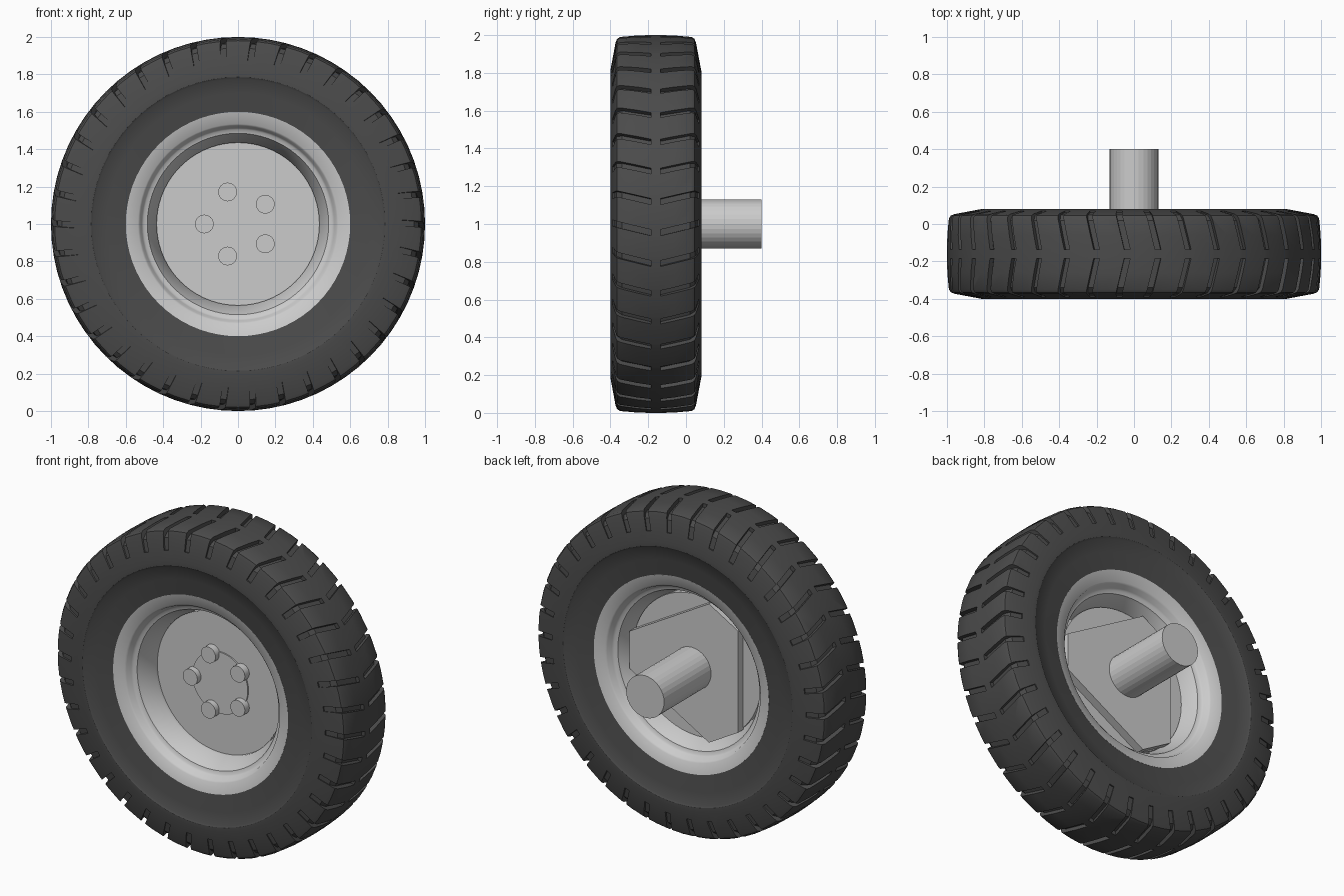
import bpy, bmesh
from math import sin, cos, pi, radians

if "Cube" in bpy.data.objects:
    bpy.data.objects.remove(bpy.data.objects["Cube"])

MID_Y, AXLE_Z = -0.16, 1.0


def finish(name, bm):
    bmesh.ops.recalc_face_normals(bm, faces=bm.faces[:])
    mesh = bpy.data.meshes.new(name)
    bm.to_mesh(mesh)
    bm.free()
    ob = bpy.data.objects.new(name, mesh)
    bpy.context.collection.objects.link(ob)
    return ob


def smooth(ob, angle=30):
    bpy.ops.object.select_all(action='DESELECT')
    ob.select_set(True)
    bpy.context.view_layer.objects.active = ob
    bpy.ops.object.shade_smooth_by_angle(angle=radians(angle))


def lathe(name, profile, segs=72):
    """Revolve a closed (offset from wheel middle, radius) profile round the axle."""
    bm = bmesh.new()
    rings = [[bm.verts.new((r * sin(2 * pi * i / segs), MID_Y + d, AXLE_Z + r * cos(2 * pi * i / segs)))
              for d, r in profile] for i in range(segs)]
    n = len(profile)
    for i in range(segs):
        a, b = rings[i], rings[(i + 1) % segs]
        for j in range(n):
            k = (j + 1) % n
            bm.faces.new((a[j], a[k], b[k], b[j]))
    return finish(name, bm)


def prism(name, points, y0, y1):
    """Extrude an (x, z) outline, relative to the axle, along y."""
    bm = bmesh.new()
    a = [bm.verts.new((x, y0, AXLE_Z + z)) for x, z in points]
    b = [bm.verts.new((x, y1, AXLE_Z + z)) for x, z in points]
    bm.faces.new(a)
    bm.faces.new(b)
    for i in range(len(a)):
        j = (i + 1) % len(a)
        bm.faces.new((a[i], a[j], b[j], b[i]))
    return finish(name, bm)


def disc(name, r, y0, y1, segs=32, x=0, z=0):
    return prism(name, [(x + r * cos(2 * pi * i / segs), z + r * sin(2 * pi * i / segs))
                        for i in range(segs)], y0, y1)


def mirrored(half):
    return half + [(-d, r) for d, r in reversed(half)]


# Tyre body
tyre = lathe("tyre", mirrored([
    (0.195, 0.59), (0.205, 0.60), (0.222, 0.70), (0.234, 0.775), (0.241, 0.785), (0.241, 0.81),
    (0.213, 0.96), (0.205, 0.98), (0.19, 0.99), (0.10, 0.998), (0.03, 1.0)]))

# Chevron tread grooves, cut on both sides of the centre rib
bm = bmesh.new()
section = [(0.024, 0.975), (0.18, 0.965), (0.208, 0.94), (0.222, 0.87),
           (0.30, 0.87), (0.30, 1.1), (0.024, 1.1)]
COUNT, WIDTH, SLOPE = 38, 0.032, 0.24
for i in range(COUNT):
    t = 2 * pi * (i + 0.65) / COUNT
    for side in (-1, 1):
        walls = []
        for w in (-WIDTH / 2, WIDTH / 2):
            wall = []
            for d, r in section:
                u = w + 0.02 - SLOPE * (d - 0.03)
                wall.append(bm.verts.new((r * sin(t) + u * cos(t), MID_Y + side * d,
                                          AXLE_Z + r * cos(t) - u * sin(t))))
            walls.append(wall)
        a, b = walls
        bm.faces.new(a)
        bm.faces.new(b)
        for j in range(len(a)):
            k = (j + 1) % len(a)
            bm.faces.new((a[j], a[k], b[k], b[j]))
cutter = finish("tread_cutter", bm)
cutter.hide_render = True
mod = tyre.modifiers.new("tread", 'BOOLEAN')
mod.operation = 'DIFFERENCE'
mod.solver = 'EXACT'
mod.object = cutter
bpy.context.view_layer.objects.active = tyre
bpy.ops.object.modifier_apply(modifier=mod.name)
bpy.data.objects.remove(cutter)
smooth(tyre)
rubber = bpy.data.materials.new("rubber")
rubber.diffuse_color = (0.07, 0.07, 0.07, 1)
rubber.use_nodes = True
rubber.node_tree.nodes["Principled BSDF"].inputs["Base Color"].default_value = rubber.diffuse_color
tyre.data.materials.append(rubber)

# Steel rim with stepped lip and tapering barrel
rim = lathe("rim", mirrored([
    (0.206, 0.60), (0.19, 0.535), (0.182, 0.525), (0.15, 0.515), (0.14, 0.505),
    (0.135, 0.485), (0.12, 0.478), (0.03, 0.435)]))
smooth(rim, 40)

# Wheel disc, hub boss and axle
smooth(disc("wheel_disc", 0.437, -0.168, -0.11, 72))
smooth(disc("hub_boss", 0.19, -0.176, -0.15, 40))
disc("axle", 0.13, -0.12, 0.40, 32)

# Wheel bolts
for i in range(5):
    a = radians(36 + 72 * i)
    smooth(disc("wheel_bolt", 0.05, -0.212, -0.15, 24, 0.18 * cos(a), 0.18 * sin(a)))

# Three-sided backing plate with clipped corners
prism("backing_plate", [(0.445 * cos(radians(c + s)), 0.445 * sin(radians(c + s)))
                        for c in (0, 120, 240) for s in (-15, 15)], -0.115, -0.06)
